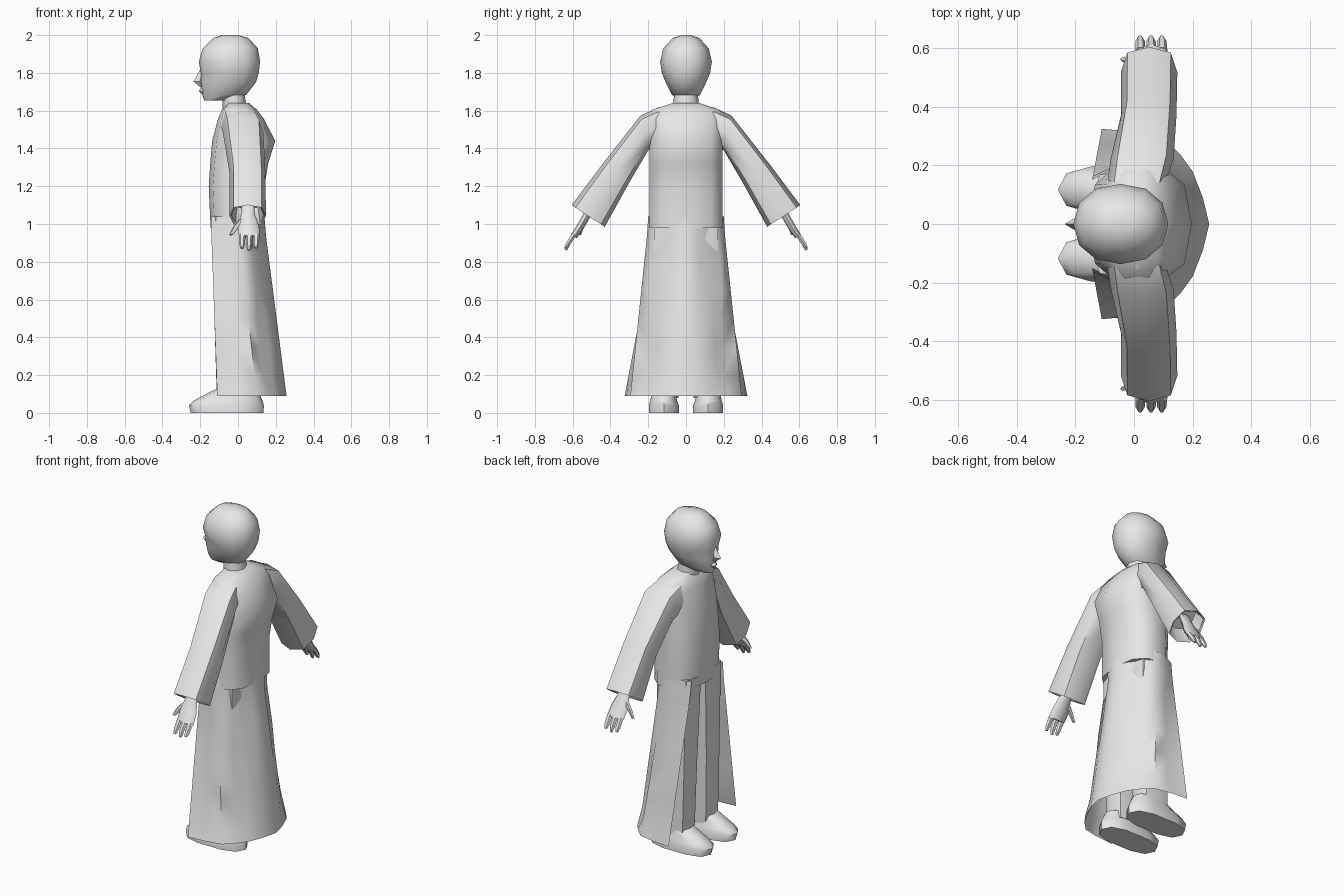
import bpy, bmesh, math
from mathutils import Vector

grey = bpy.data.materials.new("plain grey")
grey.diffuse_color = (0.8, 0.8, 0.8, 1)


def finish(name, bm, mirror=False, angle=50):
    bmesh.ops.recalc_face_normals(bm, faces=bm.faces)
    me = bpy.data.meshes.new(name)
    bm.to_mesh(me)
    bm.free()
    me.shade_smooth()
    me.set_sharp_from_angle(angle=math.radians(angle))
    me.materials.append(grey)
    ob = bpy.data.objects.new(name, me)
    bpy.context.collection.objects.link(ob)
    if mirror:
        mod = ob.modifiers.new("mirror", 'MIRROR')
        mod.use_axis = (False, True, False)
    return ob


def section(x0, x1, a, b, n, power):
    """Rounded ring from x0 to x1, and from point a to point b in the yz plane."""
    a, b = Vector((0, *a)), Vector((0, *b))
    mid, half = (a + b) / 2, (a - b) / 2
    pts = []
    for i in range(n):
        t = 2 * math.pi * i / n
        c, s = math.cos(t), math.sin(t)
        c = math.copysign(abs(c) ** power, c)
        s = math.copysign(abs(s) ** power, s)
        pts.append(mid + half * s + Vector(((x0 + x1) / 2 + c * (x1 - x0) / 2, 0, 0)))
    return pts


def loft(name, rings, n=8, power=1.0, mirror=False, shape=None, angle=50):
    bm = bmesh.new()
    rows = []
    for r in rings:
        pts = section(*r, n, power)
        rows.append([bm.verts.new(shape(p) if shape else p) for p in pts])
    for lo, hi in zip(rows, rows[1:]):
        for i in range(n):
            j = (i + 1) % n
            bm.faces.new((lo[i], lo[j], hi[j], hi[i]))
    bm.faces.new(rows[0])
    bm.faces.new(rows[-1])
    return finish(name, bm, mirror, angle)


def level(z, x0, x1, w):
    """Horizontal ring centred on y = 0."""
    return (x0, x1, (w, z), (-w, z))


# Head with a face narrower than the hair
def face_shape(p):
    if p.x < -0.09 and p.z < 1.81:
        p.y *= 0.86
    return p


loft("head", [level(1.655, -0.18, -0.06, 0.04), level(1.685, -0.19, 0.045, 0.075),
              level(1.75, -0.2, 0.095, 0.108), level(1.80, -0.198, 0.11, 0.128),
              level(1.86, -0.207, 0.117, 0.137), level(1.93, -0.187, 0.105, 0.12),
              level(1.985, -0.13, 0.055, 0.07), level(2.0, -0.085, 0.0, 0.025)],
     n=12, power=0.92, shape=face_shape)
loft("nose", [level(1.725, -0.2, -0.17, 0.012), level(1.755, -0.237, -0.17, 0.02),
              level(1.775, -0.222, -0.17, 0.014), level(1.82, -0.2, -0.17, 0.008)], n=4)
loft("lips", [level(1.69, -0.196, -0.16, 0.015), level(1.705, -0.207, -0.16, 0.024),
              level(1.72, -0.196, -0.16, 0.015)], n=6)
loft("neck", [level(1.59, -0.08, 0.05, 0.072), level(1.72, -0.085, 0.03, 0.06)])


# Coat bodice, with the back bulging at the shoulder blades
loft("coat_bodice", [level(0.98, -0.145, 0.14, 0.2), level(1.2, -0.155, 0.14, 0.2),
                     level(1.32, -0.147, 0.16, 0.2), level(1.44, -0.137, 0.197, 0.2),
                     level(1.56, -0.105, 0.135, 0.205), level(1.605, -0.085, 0.1, 0.185),
                     level(1.64, -0.06, 0.06, 0.075)], n=10, power=0.75)


# Long coat skirt, open at the front, with pressed-in folds
waist = [(-0.143, 0.15), (-0.07, 0.19), (0.0, 0.2), (0.06, 0.175), (0.1, 0.12),
         (0.125, 0.06), (0.14, 0)]
hem = [(-0.11, 0.325), (0.0, 0.315), (0.1, 0.295), (0.16, 0.235), (0.2, 0.18),
       (0.235, 0.09), (0.257, 0)]
heights = [1.04, 0.93, 0.8, 0.65, 0.5, 0.35, 0.2, 0.09]
bm = bmesh.new()
rows = []
for j, z in enumerate(heights):
    t = min(1, max(0, (1.0 - z) / 0.91))
    row = []
    for i, (p, q) in enumerate(zip(waist, hem)):
        fold = 0.0
        if 0 < j < len(heights) - 1:
            if i == 4:
                fold = 0.13 if j < 4 else 0.05
            elif i == 3:
                fold = 0.03 if j < 4 else 0.12
            elif i == 1 and j > 1:
                fold = 0.08
        x, y = (p[k] + (q[k] - p[k]) * t for k in (0, 1))
        row.append(bm.verts.new((x * (1 - fold), y * (1 - fold), z)))
    rows.append(row)
for a, b in zip(rows, rows[1:]):
    for i in range(len(waist) - 1):
        bm.faces.new((a[i], a[i + 1], b[i + 1], b[i]))
finish("coat_skirt", bm, mirror=True, angle=60)


# Sleeves flare to a hollow cuff
loft("sleeve", [(-0.09, 0.11, (0.14, 1.62), (0.16, 1.41)),
                (-0.08, 0.135, (0.24, 1.575), (0.2, 1.39)),
                (-0.045, 0.145, (0.44, 1.32), (0.3, 1.22)),
                (-0.045, 0.148, (0.605, 1.1), (0.43, 0.985)),
                (-0.035, 0.138, (0.596, 1.1), (0.436, 0.995)),
                (-0.02, 0.12, (0.54, 1.16), (0.41, 1.08))],
     power=0.75, mirror=True)


# Hands
loft("palm", [(0.02, 0.085, (0.51, 1.12), (0.475, 1.1)),
              (0.015, 0.09, (0.54, 1.06), (0.505, 1.04)),
              (0.0, 0.112, (0.577, 0.995), (0.542, 0.975)),
              (0.005, 0.115, (0.61, 0.94), (0.578, 0.925))], power=0.8, mirror=True)
for k, name in enumerate(("index_finger", "middle_finger", "little_finger")):
    x = 0.005 + 0.037 * k
    drop = (0.01, 0.0, 0.012)[k]
    loft(name, [(x, x + 0.035, (0.605, 0.95), (0.58, 0.935)),
                (x, x + 0.032, (0.637, 0.9), (0.612, 0.89)),
                (x + 0.008, x + 0.024, (0.645, 0.865 + drop), (0.63, 0.858 + drop))],
         n=6, mirror=True)
loft("thumb", [(0.0, 0.045, (0.557, 1.025), (0.53, 1.01)),
               (-0.03, 0.005, (0.568, 0.985), (0.543, 0.972)),
               (-0.047, -0.027, (0.57, 0.945), (0.555, 0.94))], n=6, mirror=True)


# Trouser legs and shoes
loft("trouser_leg", [(-0.14, 0.1, (0.185, 1.04), (0.005, 1.04)),
                     (-0.135, 0.1, (0.185, 0.85), (0.012, 0.85)),
                     (-0.125, 0.08, (0.185, 0.5), (0.03, 0.5)),
                     (-0.112, 0.07, (0.185, 0.08), (0.04, 0.08))],
     power=0.6, mirror=True)
loft("shoe", [(-0.25, 0.135, (0.2, 0.0), (0.035, 0.0)),
              (-0.26, 0.137, (0.2, 0.04), (0.035, 0.04)),
              (-0.235, 0.13, (0.192, 0.065), (0.045, 0.065)),
              (-0.12, 0.1, (0.18, 0.125), (0.055, 0.125))],
     n=10, power=0.75, mirror=True)
